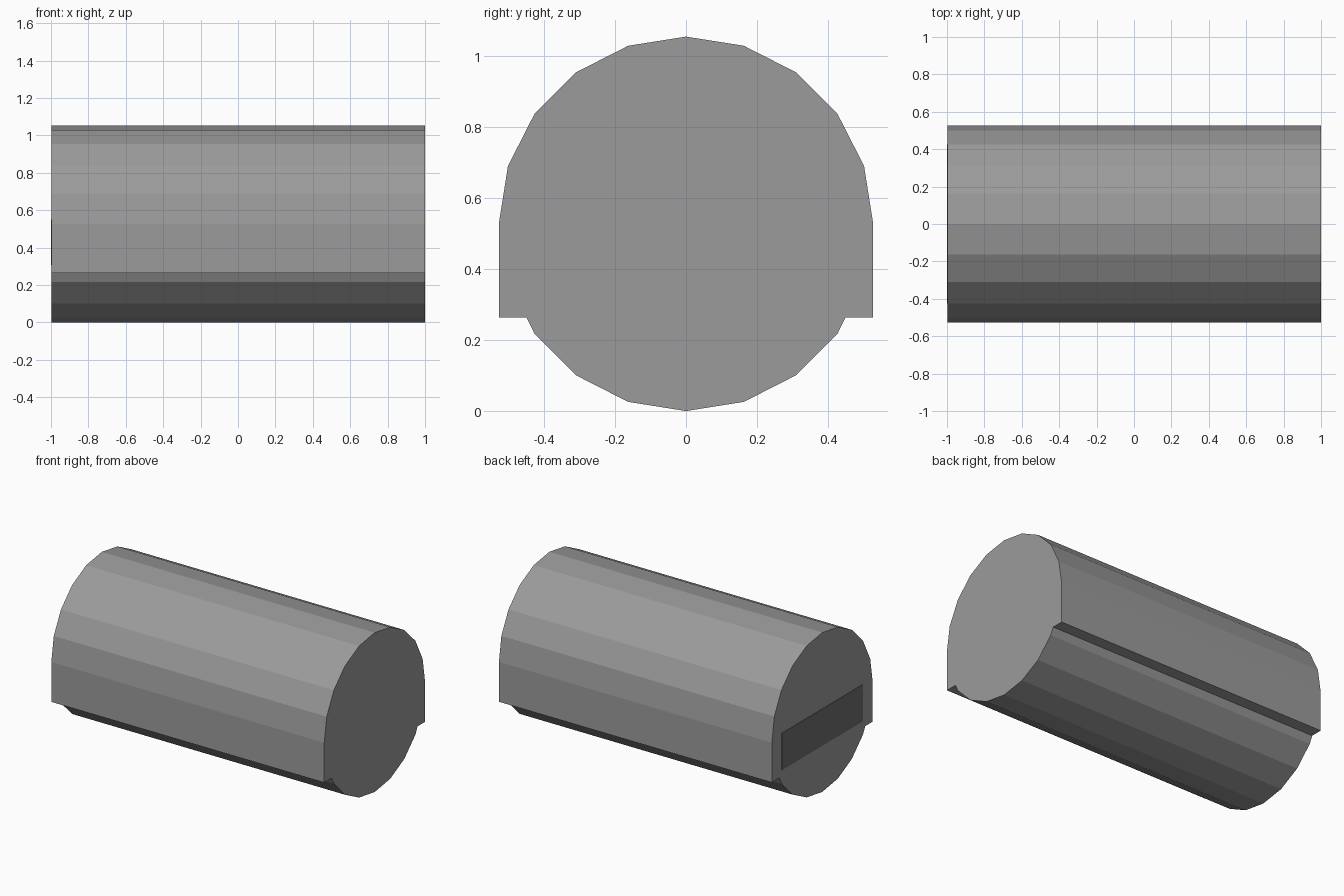
import bpy, bmesh
from math import sin, cos, pi

RADIUS = 0.527
SIDES = 20
BODY_BACK, BODY_FRONT = -0.997, 1.0
LEDGE_Z = RADIUS / 2

cube = bpy.data.objects.get("Cube")
if cube:
    bpy.data.objects.remove(cube, do_unlink=True)


def material(name, grey):
    mat = bpy.data.materials.new(name)
    mat.use_nodes = True
    colour = (grey, grey, grey, 1)
    mat.diffuse_color = colour
    mat.node_tree.nodes["Principled BSDF"].inputs["Base Color"].default_value = colour
    return mat


def extrude_along_x(name, profile, x0, x1, mat):
    """Extrude a (y, z) outline from x0 to x1 as a closed solid."""
    bm = bmesh.new()
    face = bm.faces.new([bm.verts.new((x0, y, z)) for y, z in profile])
    result = bmesh.ops.extrude_face_region(bm, geom=[face], use_keep_orig=True)
    moved = [v for v in result["geom"] if isinstance(v, bmesh.types.BMVert)]
    bmesh.ops.translate(bm, verts=moved, vec=(x1 - x0, 0, 0))
    bmesh.ops.recalc_face_normals(bm, faces=bm.faces)
    mesh = bpy.data.meshes.new(name)
    bm.to_mesh(mesh)
    bm.free()
    mesh.materials.append(mat)
    obj = bpy.data.objects.new(name, mesh)
    bpy.context.collection.objects.link(obj)
    return obj


def arc(first, last):
    """Points on the faceted circle, counted from the top towards +y."""
    return [(RADIUS * sin(2 * pi * i / SIDES), RADIUS + RADIUS * cos(2 * pi * i / SIDES))
            for i in range(first, last + 1)]


# Body outline: round top, straight skirts ending in ledges, round belly
half = arc(0, 5) + [(RADIUS, LEDGE_Z), (0.449, LEDGE_Z)] + arc(7, 10)
outline = half + [(-y, z) for y, z in half[-2:0:-1]]
extrude_along_x("body", outline, BODY_BACK, BODY_FRONT, material("mid grey", 0.33))

# Thin dark plate on the right end
plate = [(-0.424, 0.307), (0.424, 0.307), (0.424, 0.55), (-0.424, 0.55)]
extrude_along_x("end_plate", plate, -1.0, BODY_BACK, material("dark grey", 0.155))
